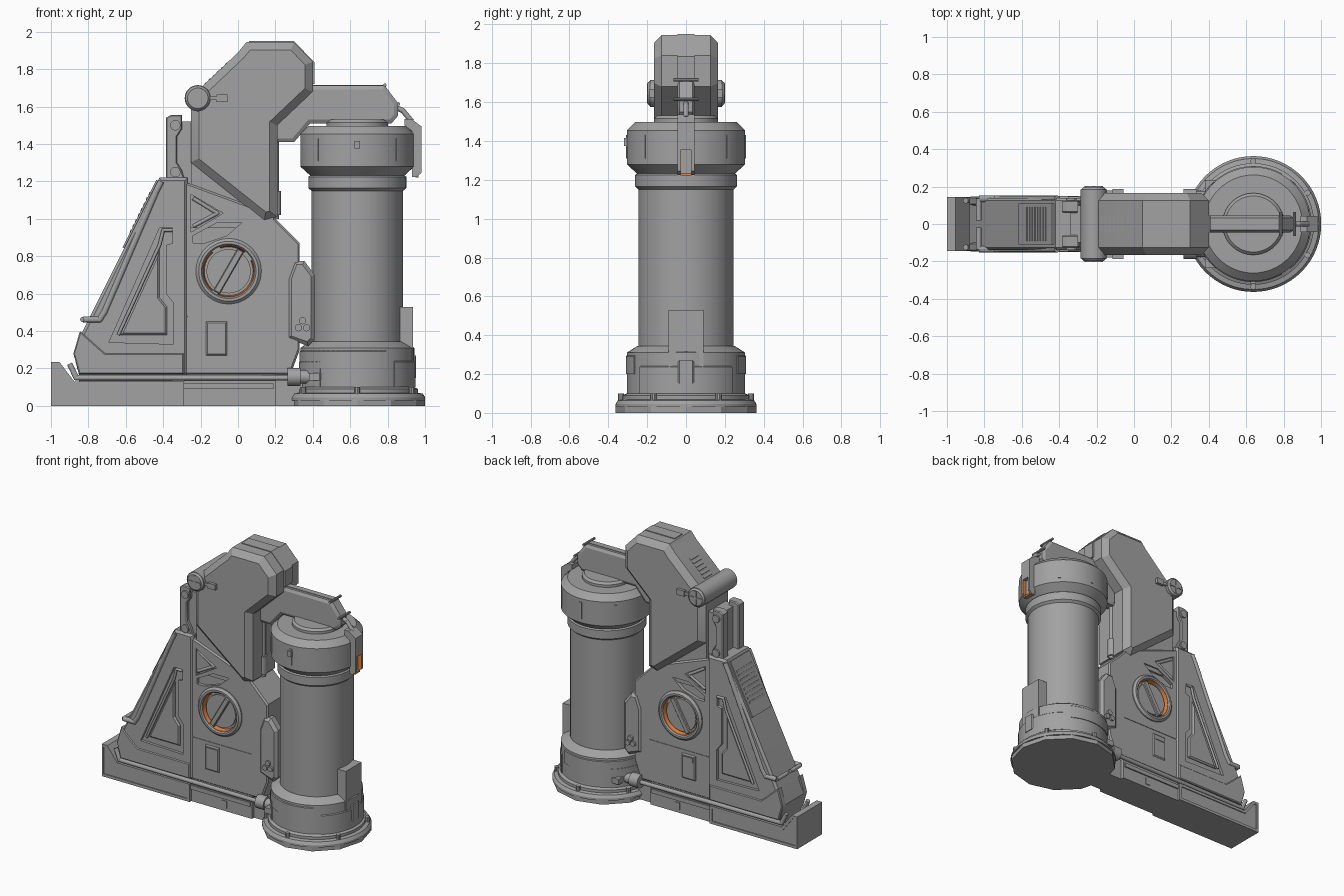
import bpy, bmesh, math
from mathutils import Vector

if "Cube" in bpy.data.objects:
    bpy.data.objects.remove(bpy.data.objects["Cube"])

def material(name, rgb):
    m = bpy.data.materials.new(name)
    m.diffuse_color = (*rgb, 1)
    m.use_nodes = True
    m.node_tree.nodes["Principled BSDF"].inputs["Base Color"].default_value = m.diffuse_color
    return m

GREY = material("metal_grey", (0.36, 0.36, 0.36))
ORANGE = material("signal_orange", (0.90, 0.25, 0.05))

def finish(name, bm, mat=GREY):
    bmesh.ops.recalc_face_normals(bm, faces=bm.faces)
    me = bpy.data.meshes.new(name)
    bm.to_mesh(me)
    bm.free()
    me.materials.append(mat)
    ob = bpy.data.objects.new(name, me)
    bpy.context.collection.objects.link(ob)
    return ob

def prism(name, pts, y0, y1, mat=GREY, edge=0.0, rise=None):
    """xz outline extruded along y; edge chamfers both caps (y0/y1 stay the outer limits)."""
    rise = edge if rise is None else rise
    y0, y1 = min(y0, y1) + rise, max(y0, y1) - rise
    bm = bmesh.new()
    a = [bm.verts.new((x, y0, z)) for x, z in pts]
    b = [bm.verts.new((x, y1, z)) for x, z in pts]
    caps = [bm.faces.new(a), bm.faces.new(b)]
    for i in range(len(pts)):
        j = (i + 1) % len(pts)
        bm.faces.new((a[i], a[j], b[j], b[i]))
    bmesh.ops.recalc_face_normals(bm, faces=bm.faces)
    if edge:
        bmesh.ops.inset_individual(bm, faces=caps, thickness=edge, depth=rise, use_even_offset=True)
    return finish(name, bm, mat)

def box(name, x0, x1, y0, y1, z0, z1, mat=GREY, edge=0.0):
    return prism(name, [(x0, z0), (x1, z0), (x1, z1), (x0, z1)], y0, y1, mat, edge)

def rod(name, p0, p1, r, n=20, mat=GREY, r2=None):
    p0, p1 = Vector(p0), Vector(p1)
    bm = bmesh.new()
    bmesh.ops.create_cone(bm, cap_ends=True, segments=n, radius1=r, radius2=r2 or r, depth=(p1 - p0).length)
    bm.transform((p1 - p0).to_track_quat('Z', 'Y').to_matrix().to_4x4())
    bmesh.ops.translate(bm, verts=bm.verts, vec=(p0 + p1) / 2)
    return finish(name, bm, mat)

def lathe(name, prof, cx, cy, cz, axis='z', n=48, a0=0, a1=360, mat=GREY):
    """Closed (r, h) section swept round z, or round y when axis is '+y' / '-y'."""
    full = a1 - a0 >= 360
    bm = bmesh.new()
    rings = []
    for i in range(n if full else n + 1):
        t = math.radians(a0 + (a1 - a0) * i / n)
        c, s = math.cos(t), math.sin(t)
        if axis == 'z':
            co = [(cx + r * c, cy + r * s, cz + h) for r, h in prof]
        else:
            k = 1 if axis == '+y' else -1
            co = [(cx + r * c, cy + k * h, cz + r * s) for r, h in prof]
        rings.append([bm.verts.new(p) for p in co])
    m = len(prof)
    for i in range(n):
        p, q = rings[i], rings[(i + 1) % len(rings)]
        for j in range(m):
            bm.faces.new((p[j], p[(j + 1) % m], q[(j + 1) % m], q[j]))
    if not full:
        bm.faces.new(rings[0]); bm.faces.new(rings[-1])
    bmesh.ops.remove_doubles(bm, verts=bm.verts, dist=1e-5)
    return finish(name, bm, mat)

def tube(name, pts, r):
    for i in range(len(pts) - 1):
        rod(name, pts[i], pts[i + 1], r, 12)
        if i:
            bm = bmesh.new()
            bmesh.ops.create_uvsphere(bm, u_segments=12, v_segments=8, radius=r)
            bmesh.ops.translate(bm, verts=bm.verts, vec=pts[i])
            finish(name + "_elbow", bm)

def cut(target, cutters):
    for c in cutters:
        m = target.modifiers.new("cut", 'BOOLEAN')
        m.object, m.operation, m.solver = c, 'DIFFERENCE', 'EXACT'
    dg = bpy.context.evaluated_depsgraph_get()
    me = bpy.data.meshes.new_from_object(target.evaluated_get(dg))
    target.modifiers.clear()
    target.data = me
    for c in cutters:
        bpy.data.objects.remove(c)

# --- base tray and centre plinth
tray = prism("base_tray", [(-1, 0), (-1, .235), (-.955, .235), (-.875, .13), (-.29, .13), (-.29, 0)], -.145, .145)
inner = [(-.985, .02), (-.985, .215), (-.965, .215), (-.885, .11), (-.31, .11), (-.31, .02)]
cut(tray, [prism("cutter", inner, s * .138, s * .2) for s in (-1, 1)])
box("centre_plinth", -.29, .2, -.125, .125, 0, .17)
box("plinth_link", .2, .45, -.1, .1, 0, .15)
for s in (-1, 1):
    box("plinth_rail", -.29, .19, s * .11, s * .135, .09, .12)
    box("plinth_latch", -.04, .0, s * .11, s * .13, .025, .075)

# --- left sloping fin with recessed side panels
fin = prism("left_fin", [(-.27, .165), (-.27, 1.22), (-.42, 1.22), (-.83, .4), (-.88, .28), (-.85, .165)], -.14, .14, edge=.015)
box("fin_foot", -.85, -.27, -.11, .11, .12, .18)
panel = [(-.35, .95), (-.42, .95), (-.69, .34), (-.345, .33), (-.345, .55), (-.385, .6), (-.385, .86), (-.35, .87)]
cut(fin, [prism("cutter", panel, s * .12, s * .2) for s in (-1, 1)])
for s in (-1, 1):
    prism("fin_panel_insert", [(-.42, .84), (-.63, .38), (-.38, .38), (-.38, .53), (-.42, .58)], s * .1, s * .135, edge=.01)
    tube("fin_panel_tube", [(-.35, s * .14, .94), (-.4, s * .14, .94), (-.42, s * .14, .86), (-.64, s * .14, .38)], .009)
    prism("fin_skirt", [(-.845, .4), (-.71, .28), (-.29, .28), (-.29, .17), (-.85, .17), (-.88, .28)], s * .1, s * .146, edge=.006)

def slope(t, d):  # point on the slanted edge: t along it, d outward
    return (-.42 - .41 * t - .894 * d, 1.22 - .82 * t + .447 * d)

prism("slope_plate", [slope(.02, -.02), slope(.02, .01), slope(.46, .01), slope(.46, -.02)], -.11, .11)
for i in range(8):
    t = .1 + i * .035
    prism("slope_vent_slat", [slope(t, 0), slope(t, .014), slope(t + .018, .012), slope(t + .018, 0)], -.09, .09)
rail = [(-.41, 1.2), (-.44, 1.14), (-.715, .5), (-.74, .462), (-.83, .462)]
for s in (-1, 1):
    tube("slope_rail", [(x, s * .135, z) for x, z in rail], .017)
    tube("slope_rail_end", [(-.83, s * .135, .462), (-.83, s * .02, .462)], .014)

# --- central body (narrower than the head above it)
B = .13
body = prism("central_body", [(-.29, .165), (.28, .165), (.33, .3), (.33, .87), (.2, 1.0), (.2, 1.02), (-.29, 1.2)], -B, B, edge=.01)
cutters = []
for s in (-1, 1):
    cutters += [prism("cutter", [(-.25, 1.13), (-.08, 1.03), (-.25, .93)], s * (B - .045), s * .25),
                prism("cutter", [(-.24, .87), (-.24, .91), (-.11, .98), (.02, .98), (-.06, .91), (-.18, .87)], s * (B - .025), s * .25),
                box("cutter", -.32, .2, s * (B - .004), s * .2, .474, .481),
                rod("cutter", (-.05, s * (B - .02), .72), (-.05, s * .3, .72), .14, 48)]
cut(body, cutters)
for s in (-1, 1):
    tube("triangle_trim", [(-.24, s * (B - .01), 1.11), (-.11, s * (B - .01), 1.03), (-.24, s * (B - .01), .96)], .01)
    box("body_hatch", -.17, -.06, s * .1, s * (B + .009), .27, .45, edge=.008)
    box("hatch_handle", -.155, -.075, s * B, s * (B + .014), .405, .435)
    # side armour plate with three-lobed knob
    prism("side_armour", [(.3, .775), (.355, .775), (.41, .7), (.41, .355), (.375, .32), (.265, .36), (.265, .68)], s * .06, s * (B + .012), edge=.02)
    for k in range(3):
        a = math.radians(90 + 120 * k)
        x, z = .345 + .025 * math.cos(a), .43 + .025 * math.sin(a)
        rod("knob_lobe", (x, s * B, z), (x, s * (B + .027), z), .019, 12)
    # round dial: recessed disc, glowing inner wall and diagonal bar
    ax = '+y' if s > 0 else '-y'
    cx, cz = -.05, .72
    lathe("dial_rim", [(.139, B - .03), (.175, B - .03), (.175, B + .008), (.16, B + .022), (.146, B + .022), (.139, B + .012)], cx, 0, cz, ax)
    rod("dial_disc", (cx, s * .08, cz), (cx, s * (B - .003), cz), .118, 48)
    for a0, a1 in ((50, 110), (130, 230), (245, 385)):
        lathe("dial_glow", [(.129, B - .025), (.14, B - .025), (.14, B + .011), (.136, B + .011)], cx, 0, cz, ax, 24, a0, a1, ORANGE)
    d, n = Vector((.5, .866)) * .13, Vector((-.866, .5)) * .019
    c = Vector((cx, cz))
    prism("dial_bar", [tuple(c + d + n), tuple(c - d + n), tuple(c - d - n), tuple(c + d - n)], s * .11, s * (B + .015), edge=.005)
    # low pipe with nozzle
    tube("low_pipe", [(-.9, s * .125, .225), (-.865, s * .13, .15), (.28, s * .14, .15)], .015)
    rod("pipe_nozzle", (.265, s * .14, .155), (.335, s * .14, .155), .048, 24)
    rod("nozzle_collar", (.335, s * .14, .155), (.4, s * .14, .155), .036, 24)
    box("nozzle_clamp", .38, .46, s * .13, s * .235, .135, .175)

# --- head: thick chamfered shell ending in a slanted lower edge
head = [(-.25, 1.3), (-.25, 1.6), (-.2, 1.7), (.0, 1.89), (.045, 1.945), (.3, 1.945), (.4, 1.84), (.4, 1.68), (.21, 1.5), (.21, 1.01), (.14, .99)]
prism("head", head, -.166, .166, edge=.042, rise=.04)
box("head_neck", -.25, .2, -.12, .12, .95, 1.42)
prism("head_top_plate", [(.06, 1.93), (.06, 1.95), (.3, 1.95), (.41, 1.835), (.41, 1.72), (.38, 1.72), (.38, 1.82), (.28, 1.92)], -.045, .045)
for i in range(6):
    x = -.18 + i * .022
    z = 1.719 + (x + .18) * .95
    prism("head_vent_slat", [(x, z - .02), (x, z + .003), (x + .01, z + .0125), (x + .01, z - .01)], -.045, .045)
rod("head_pivot", (-.215, -.185, 1.645), (-.215, .185, 1.645), .07, 32)
for s in (-1, 1):
    rod("pivot_cap", (-.215, s * .185, 1.645), (-.215, s * .197, 1.645), .066, 32, r2=.055)
    box("pivot_cross", -.265, -.165, s * .19, s * .202, 1.638, 1.652)
    box("pivot_cross", -.222, -.208, s * .19, s * .202, 1.595, 1.695)
    box("pivot_latch", -.15, -.09, s * .15, s * .18, 1.635, 1.655)
    box("pivot_latch_end", -.115, -.055, s * .15, s * .187, 1.625, 1.665)
    # rear bracket plates and bolts
    prism("rear_bracket", [(-.385, 1.19), (-.385, 1.54), (-.36, 1.555), (-.3, 1.555), (-.3, 1.48), (-.325, 1.44), (-.325, 1.3), (-.3, 1.26), (-.28, 1.19)], s * .06, s * .125, edge=.006)
    for z in (1.25, 1.5):
        rod("bracket_bolt", (-.335, s * .11, z), (-.335, s * .138, z), .028, 12)
box("bracket_core", -.34, -.24, -.1, .1, 1.19, 1.52)
rod("front_rod", (.2, 0, 1.0), (.2, 0, 1.45), .02)
rod("rod_sleeve", (.2, 0, 1.02), (.2, 0, 1.15), .03)

# --- arm over the tank
prism("arm", [(.2, 1.41), (.3, 1.41), (.385, 1.51), (.82, 1.51), (.855, 1.55), (.855, 1.62), (.785, 1.712), (.36, 1.712), (.2, 1.6)], -.045, .045, edge=.02, rise=.012)
box("arm_ridge", .4, .79, -.016, .016, 1.7, 1.716)
for x, z in ((.785, 1.715), (.858, 1.615)):
    rod("arm_pin", (x, -.065, z), (x, .065, z), .009, 10)
tube("arm_link", [(.83, 0, 1.6), (.88, 0, 1.58), (.93, 0, 1.52)], .014)

# --- hook with a slot whose walls glow
hook = prism("hook", [(.89, 1.535), (.925, 1.535), (.98, 1.495), (.98, 1.245), (.955, 1.225), (.93, 1.225), (.93, 1.47), (.89, 1.5)], -.043, .043)
cut(hook, [box("cutter", .95, 1.1, -.029, .029, 1.2, 1.355)])
for s in (-1, 1):
    box("slot_glow", .949, .979, s * .0265, s * .03, 1.245, 1.355, ORANGE)
box("slot_bottom_glow", .949, .966, -.029, .029, 1.222, 1.235, ORANGE)

# --- tank
TX = .638
lathe("tank_foot", [(0, 0), (.362, 0), (.362, .04), (0, .04)], TX, 0, 0, n=12)
lathe("tank_flange", [(0, .03), (.363, .03), (.363, .045), (.35, .065), (.325, .07), (.325, .09), (.305, .1), (.305, .31), (.25, .345), (0, .345)], TX, 0, 0, n=64)
lathe("tank_shaft", [(0, .3), (.245, .3), (.245, 1.15), (.262, 1.165), (.262, 1.225), (.24, 1.24), (0, 1.24)], TX, 0, 0, n=64)
lathe("tank_cap", [(0, 1.23), (.25, 1.23), (.305, 1.28), (.305, 1.455), (.262, 1.497), (.165, 1.497), (.165, 1.515), (.15, 1.53), (0, 1.53)], TX, 0, 0, n=64)
for a in (-50, 130):
    lathe("collar_band", [(.3, .1), (.311, .1), (.311, .235), (.3, .245)], TX, 0, 0, n=24, a0=a, a1=a + 100)
lathe("collar_upper_band", [(.3, .2), (.31, .2), (.31, .29), (.3, .3)], TX, 0, 0, n=40, a0=60, a1=300)
box("tank_shield", .86, .935, -.09, .09, .14, .53)
box("shield_latch", .92, .953, -.042, .042, .15, .27, edge=.008)
for k in range(6):
    a = math.radians(60 * k + 30)
    x, y = TX + .335 * math.cos(a), .335 * math.sin(a)
    rod("flange_bolt", (x, y, .05), (x, y, .1), .016, 10)
for a in (45, 90, 135, 225, 270, 315):
    t = math.degrees(.011 / .305)
    lathe("cap_slot", [(.29, 1.31), (.309, 1.31), (.309, 1.43), (.29, 1.43)], TX, 0, 0, n=2, a0=a - t, a1=a + t)
box("cap_tab", TX - .015, TX + .015, -.318, -.29, 1.375, 1.415)

# --- smooth the round parts, keep hard edges
for ob in bpy.data.objects:
    ob.select_set(True)
    bpy.context.view_layer.objects.active = ob
bpy.ops.object.shade_smooth_by_angle(angle=math.radians(25))
